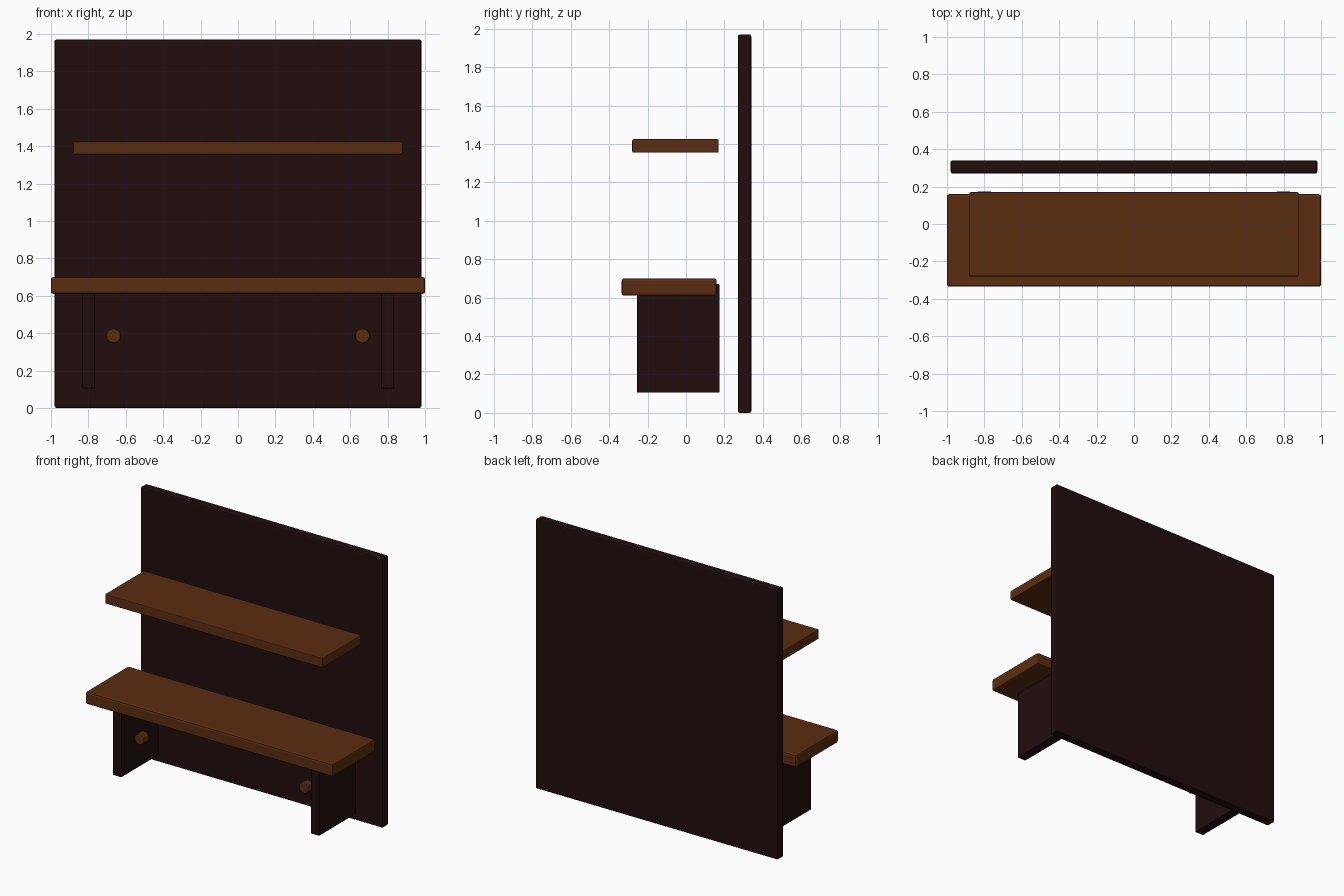
import bpy, math

if "Cube" in bpy.data.objects:
    bpy.data.objects.remove(bpy.data.objects["Cube"])


def material(name, rgb):
    m = bpy.data.materials.new(name)
    m.diffuse_color = (*rgb, 1)
    m.use_nodes = True
    m.node_tree.nodes["Principled BSDF"].inputs["Base Color"].default_value = m.diffuse_color
    return m


wood = material("warm_wood", (0.105, 0.026, 0.005))
dark = material("dark_wood", (0.0155, 0.004, 0.004))


def finish(ob, name, mat, bevel):
    ob.name = name
    ob.data.materials.append(mat)
    if bevel:
        b = ob.modifiers.new("soft_edge", 'BEVEL')
        b.width = bevel
        b.segments = 2
    return ob


def board(name, x, y, z, mat, bevel=0.01):
    bpy.ops.mesh.primitive_cube_add(
        size=1, location=[(a + b) / 2 for a, b in (x, y, z)])
    ob = bpy.context.object
    ob.scale = [b - a for a, b in (x, y, z)]
    bpy.ops.object.transform_apply(location=False, rotation=False, scale=True)
    return finish(ob, name, mat, bevel)


# Back panel and the two shelves
board("back_panel", (-0.98, 0.98), (0.27, 0.34), (0, 1.97), dark)
board("upper_shelf", (-0.88, 0.88), (-0.28, 0.17), (1.355, 1.425), wood, 0.006)
board("lower_shelf", (-1, 1), (-0.335, 0.16), (0.61, 0.70), wood, 0.012)

for side, s in (("left", -1), ("right", 1)):
    # Side support under the lower shelf
    board(side + "_support", sorted((s * 0.765, s * 0.835)),
          (-0.255, 0.175), (0.105, 0.67), dark, 0.004)
    # Round knob
    bpy.ops.mesh.primitive_cylinder_add(
        vertices=12, radius=0.04, depth=0.065,
        location=(s * 0.665, -0.16, 0.385), rotation=(math.pi / 2, 0, 0))
    finish(bpy.context.object, side + "_knob", wood, 0.008)
